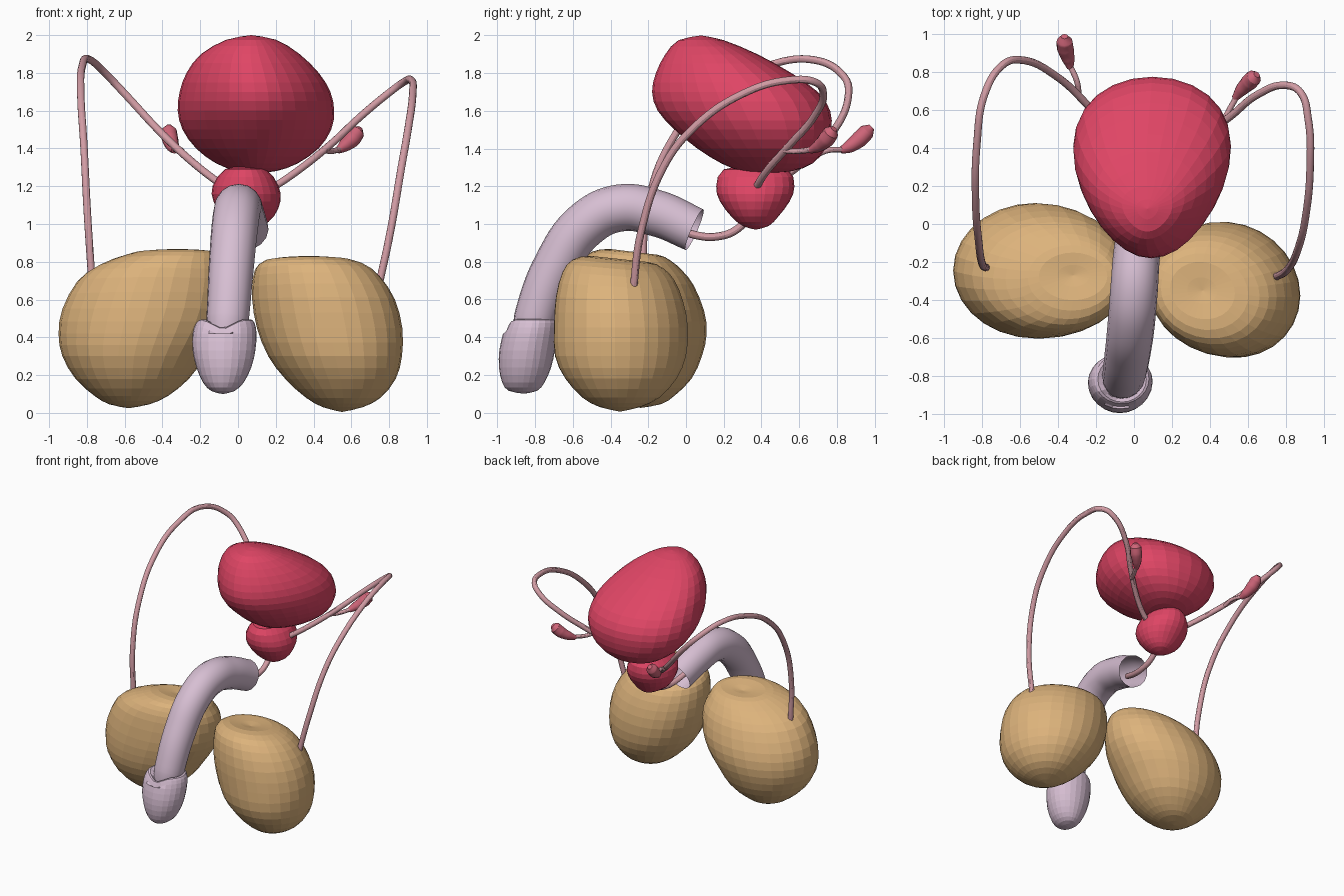
import bpy, bmesh, math


def material(name, rgb):
    m = bpy.data.materials.new(name)
    m.diffuse_color = (*rgb, 1)
    return m


RED = material("deep_red", (0.74, 0.06, 0.13))
ROSE = material("rose", (0.62, 0.13, 0.19))
PINK = material("duct_pink", (0.64, 0.33, 0.37))
LILAC = material("lilac", (0.68, 0.52, 0.65))
TAN = material("tan", (0.72, 0.45, 0.20))


def spline(a, b, c, d, t):
    return 0.5 * (2 * b + (c - a) * t + (2 * a - 5 * b + 4 * c - d) * t * t
                  + (3 * b - a - 3 * c + d) * t ** 3)


def blob(name, keys, mat, seg=28, taper=0, shear=0, steps=2):
    """Closed organ lofted through sections (z, x0, x1, y0, y1)."""
    n = len(keys)
    rows = []
    for i in range(n - 1):
        k = [keys[min(max(j, 0), n - 1)] for j in range(i - 1, i + 3)]
        for s in range(steps):
            rows.append([spline(*v, s / steps) for v in zip(*k)])
    rows.append(keys[-1])
    bm = bmesh.new()
    rings = []
    for z, x0, x1, y0, y1 in rows:
        ring = []
        for s in range(seg):
            a = 2 * math.pi * s / seg
            dx = (x1 - x0) / 2 * math.cos(a) * (1 + taper * math.sin(a))
            y = (y0 + y1) / 2 + (y1 - y0) / 2 * math.sin(a) + shear * dx
            ring.append(bm.verts.new(((x0 + x1) / 2 + dx, y, z)))
        rings.append(ring)
    for p, q in zip(rings, rings[1:]):
        for s in range(seg):
            t = (s + 1) % seg
            bm.faces.new((p[s], p[t], q[t], q[s]))
    bmesh.ops.remove_doubles(bm, verts=bm.verts, dist=0.0005)
    bmesh.ops.recalc_face_normals(bm, faces=bm.faces)
    me = bpy.data.meshes.new(name)
    bm.to_mesh(me)
    bm.free()
    me.materials.append(mat)
    ob = bpy.data.objects.new(name, me)
    bpy.context.collection.objects.link(ob)
    return ob


def tube(name, pts, radii, mat, caps=True, res=4):
    """Round tube along a smooth path, one radius per point or a constant."""
    cu = bpy.data.curves.new(name, 'CURVE')
    cu.dimensions = '3D'
    cu.bevel_depth = 1
    cu.bevel_resolution = res
    cu.resolution_u = 8
    cu.use_fill_caps = caps
    sp = cu.splines.new('BEZIER')
    sp.bezier_points.add(len(pts) - 1)
    for i, (b, p) in enumerate(zip(sp.bezier_points, pts)):
        b.co = p
        b.radius = radii[i] if isinstance(radii, list) else radii
        b.handle_left_type = b.handle_right_type = 'AUTO'
    cu.materials.append(mat)
    ob = bpy.data.objects.new(name, cu)
    bpy.context.collection.objects.link(ob)
    bpy.ops.object.select_all(action='DESELECT')
    ob.select_set(True)
    bpy.context.view_layer.objects.active = ob
    bpy.ops.object.convert(target='MESH')
    bpy.ops.object.shade_smooth_by_angle()
    return bpy.context.object


# bladder and prostate
blob("bladder", [
    (2.0, .07, .07, .08, .08), (1.975, -.06, .2, -.04, .2),
    (1.9, -.19, .32, -.11, .38), (1.8, -.265, .42, -.16, .56),
    (1.7, -.3, .48, -.18, .7), (1.6, -.31, .5, -.15, .765),
    (1.5, -.285, .485, -.06, .77), (1.4, -.215, .42, .06, .74),
    (1.32, -.11, .31, .19, .67), (1.28, 0, .2, .3, .56),
    (1.27, .1, .1, .42, .42)], RED, taper=.22)
blob("prostate", [
    (1.31, .04, .04, .37, .37), (1.29, -.07, .15, .2, .54),
    (1.2, -.135, .215, .16, .575), (1.12, -.13, .225, .18, .55),
    (1.04, -.08, .19, .24, .49), (.99, 0, .13, .3, .44),
    (.97, .06, .06, .37, .37)], RED, seg=24)

# testicles
left = blob("left_testicle", [
    (.835, -.32, -.32, -.27, -.27), (.855, -.5, -.14, -.4, -.15),
    (.83, -.61, -.08, -.5, -.08), (.78, -.74, -.05, -.55, -.02),
    (.7, -.85, -.02, -.58, .04), (.55, -.93, -.03, -.6, .095),
    (.42, -.95, -.09, -.6, .11), (.3, -.93, -.17, -.58, .085),
    (.18, -.86, -.26, -.52, .03), (.09, -.76, -.37, -.43, -.06),
    (.045, -.68, -.47, -.35, -.13), (.025, -.58, -.58, -.24, -.24)], TAN)
right = blob("right_testicle", [
    (.79, .36, .36, -.35, -.35), (.812, .19, .53, -.5, -.2),
    (.785, .11, .66, -.6, -.12), (.72, .08, .75, -.655, -.06),
    (.6, .075, .83, -.69, -.015), (.45, .1, .87, -.7, .01),
    (.3, .16, .868, -.695, 0), (.18, .25, .835, -.64, -.05),
    (.08, .36, .755, -.55, -.14), (.03, .45, .66, -.46, -.24),
    (.005, .55, .55, -.35, -.35)], TAN, shear=-.08)

# the flat tops lean forward a little
for ob, y in ((left, -.3), (right, -.33)):
    for v in ob.data.vertices:
        v.co.z -= .12 * (v.co.y - y) * max(0, (v.co.z - .5) / .35)

# shaft with open rear end, and the tip with its notched rim
tube("shaft", [
    (.045, .045, .97), (.015, -.15, 1.055), (0, -.35, 1.085), (-.015, -.53, 1.0),
    (-.035, -.69, .78), (-.055, -.8, .5), (-.065, -.82, .4)],
    [.118, .123, .125, .124, .12, .113, .1], LILAC, caps=False, res=6)
tip = blob("shaft_tip", [
    (.1, -.08, -.08, -.86, -.86), (.115, -.14, -.02, -.94, -.79),
    (.16, -.185, .03, -.975, -.75), (.24, -.22, .07, -.992, -.715),
    (.33, -.24, .092, -.99, -.695), (.42, -.24, .098, -.97, -.682),
    (.475, -.222, .088, -.95, -.68), (.495, -.19, .065, -.935, -.695),
    (.47, -.14, .02, -.9, -.74), (.46, -.06, -.06, -.82, -.82)],
    LILAC, seg=24)
for v in tip.data.vertices:
    if v.co.z > .44 and v.co.y < -.88:
        v.co.z -= .05 * max(0, 1 - abs(v.co.x + .08) / .1)

# urethra
tube("urethra", [(.03, -.04, .97), (.05, .07, .937), (.06, .16, .933),
                 (.06, .26, .965), (.06, .36, 1.07)], .021, PINK)

# spermatic ducts
tube("left_duct", [
    (-.775, -.23, .72), (-.797, -.21, 1.05), (-.815, -.1, 1.4),
    (-.832, .13, 1.68), (-.825, .42, 1.835), (-.785, .68, 1.87),
    (-.69, .835, 1.785), (-.6, .862, 1.69), (-.4, .77, 1.475),
    (-.22, .6, 1.31), (-.05, .42, 1.18)], .02, PINK)
tube("right_duct", [
    (.74, -.28, .65), (.805, -.24, .95), (.865, -.12, 1.3),
    (.9, .03, 1.5), (.925, .3, 1.69), (.915, .55, 1.763),
    (.875, .69, 1.75), (.8, .728, 1.695), (.65, .68, 1.57),
    (.5, .56, 1.43), (.3, .42, 1.27), (.15, .36, 1.17)], .02, PINK)

# seminal vesicles on thin necks
for side, bulb, neck in (
        ("left", [(-.365, .985, 1.515), (-.365, .96, 1.49), (-.36, .92, 1.45),
                  (-.345, .865, 1.41), (-.335, .82, 1.39)],
         [(-.335, .83, 1.395), (-.3, .75, 1.39), (-.29, .69, 1.365)]),
        ("right", [(.645, .785, 1.505), (.63, .77, 1.485), (.605, .745, 1.45),
                   (.565, .705, 1.415), (.53, .66, 1.39)],
         [(.54, .67, 1.395), (.49, .58, 1.385), (.46, .52, 1.39)])):
    tube(side + "_seminal_vesicle", bulb, [.018, .042, .044, .034, .018], ROSE)
    tube(side + "_vesicle_neck", neck, .015, PINK)
